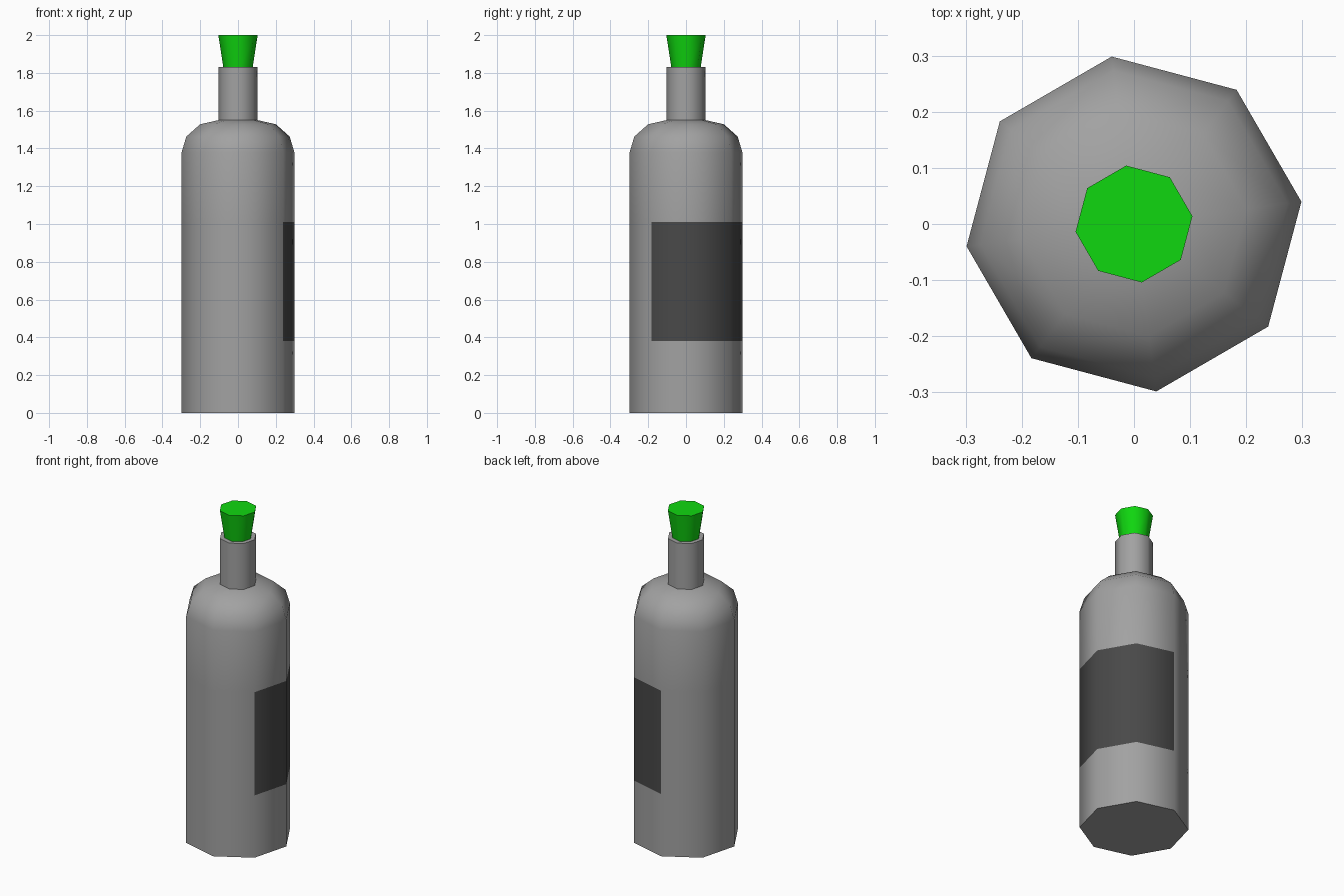
import bpy
import bmesh
from math import radians, cos, sin, atan2, degrees

cube = bpy.data.objects.get("Cube")
if cube:
    bpy.data.objects.remove(cube, do_unlink=True)

SIDES = 8
TWIST = 7.6  # rotation of the octagon in degrees
LABEL_BOTTOM, LABEL_TOP = 0.38, 1.01


def material(name, rgb):
    mat = bpy.data.materials.new(name)
    mat.use_nodes = True
    mat.diffuse_color = (*rgb, 1)
    mat.node_tree.nodes["Principled BSDF"].inputs["Base Color"].default_value = (*rgb, 1)
    return mat


def lathe(name, profile, materials, rule=None):
    """Turn (radius, height) points into a closed eight-sided solid."""
    bm = bmesh.new()
    rings = []
    for r, z in profile:
        angles = [radians(TWIST + 360 * i / SIDES) for i in range(SIDES)]
        rings.append([bm.verts.new((r * cos(a), r * sin(a), z)) for a in angles])
    for low, high in zip(rings, rings[1:]):
        for i in range(SIDES):
            j = (i + 1) % SIDES
            bm.faces.new((low[i], low[j], high[j], high[i]))
    bm.faces.new(rings[0][::-1])
    bm.faces.new(rings[-1])
    if rule:
        for face in bm.faces:
            face.material_index = rule(face.calc_center_median())
    mesh = bpy.data.meshes.new(name)
    bm.to_mesh(mesh)
    bm.free()
    for mat in materials:
        mesh.materials.append(mat)
    obj = bpy.data.objects.new(name, mesh)
    bpy.context.collection.objects.link(obj)
    bpy.ops.object.select_all(action="DESELECT")
    obj.select_set(True)
    bpy.context.view_layer.objects.active = obj
    bpy.ops.object.shade_smooth_by_angle(angle=radians(50))
    return obj


def label_rule(c):
    # The label wraps three neighbouring sides
    azimuth = degrees(atan2(c.y, c.x))
    in_height = LABEL_BOTTOM < c.z < LABEL_TOP
    return int(in_height and TWIST - 45 < azimuth < TWIST + 90)


glass = material("grey glass", (0.36, 0.36, 0.36))
label = material("dark label", (0.066, 0.066, 0.066))
green = material("green stopper", (0.005, 0.68, 0.005))

# Bottle: straight body with label band, rounded shoulder, neck
lathe("bottle", [
    (0.301, 0), (0.301, LABEL_BOTTOM), (0.301, LABEL_TOP), (0.301, 1.38),
    (0.276, 1.463), (0.202, 1.528), (0.104, 1.55), (0.104, 1.83),
], [glass, label], label_rule)

# Tapered stopper resting in the neck
lathe("stopper", [(0.077, 1.82), (0.105, 2.0)], [green])
